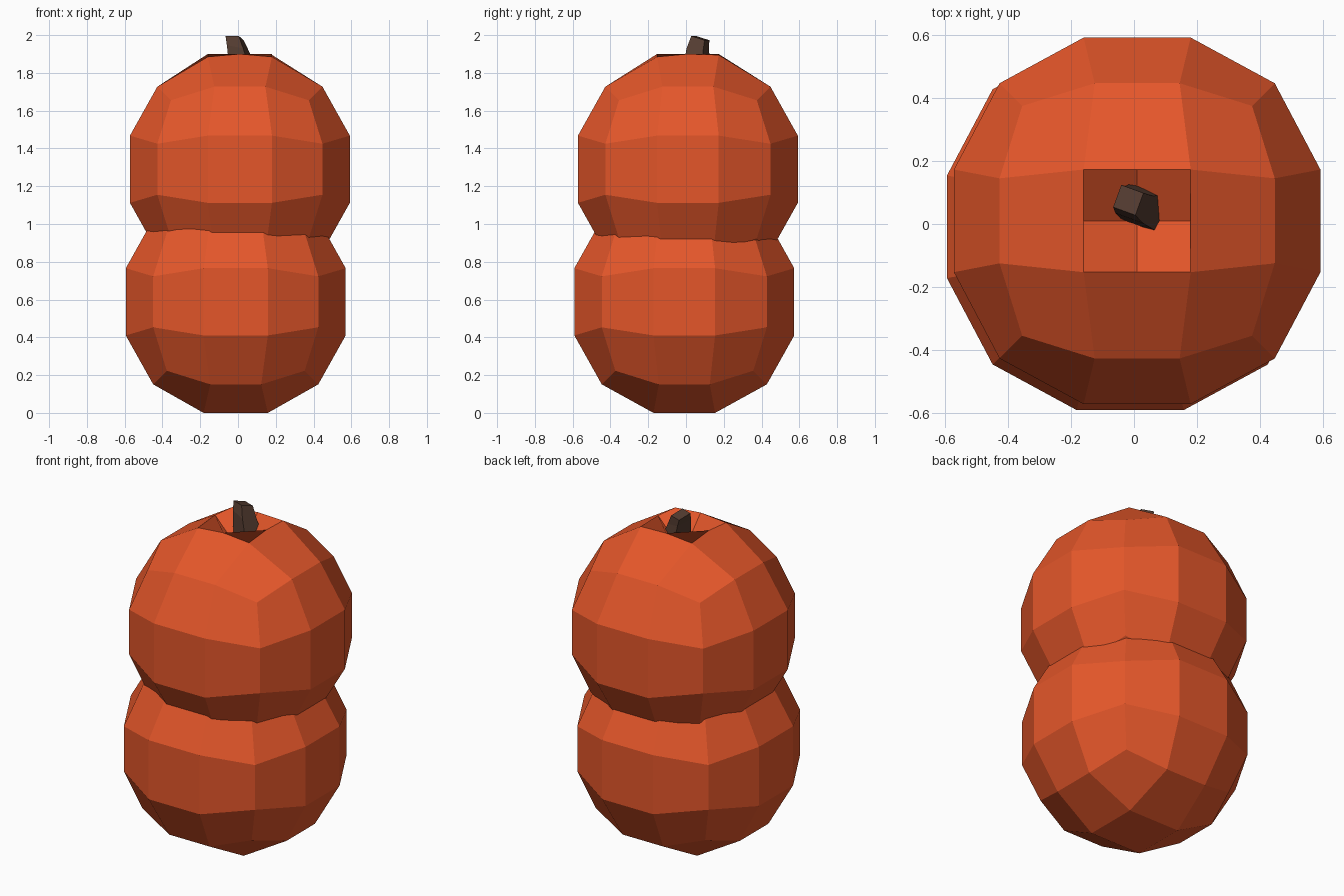
import bpy, bmesh, math
from mathutils import Vector

if "Cube" in bpy.data.objects:
    bpy.data.objects.remove(bpy.data.objects["Cube"])


def material(name, color):
    m = bpy.data.materials.new(name)
    m.diffuse_color = (*color, 1)
    m.use_nodes = True
    m.node_tree.nodes["Principled BSDF"].inputs["Base Color"].default_value = m.diffuse_color
    return m


def finish(bm, name, mat):
    bmesh.ops.recalc_face_normals(bm, faces=bm.faces)
    me = bpy.data.meshes.new(name)
    bm.to_mesh(me)
    bm.free()
    me.materials.append(mat)
    ob = bpy.data.objects.new(name, me)
    bpy.context.collection.objects.link(ob)
    return ob


def gourd(name, centre, mat, dimple=False):
    # cube with 3 x 3 faces per side, pushed out to a ball
    bm = bmesh.new()
    bmesh.ops.create_cube(bm, size=2)
    bmesh.ops.subdivide_edges(bm, edges=bm.edges[:], cuts=2, use_grid_fill=True)
    for v in bm.verts:
        major = sum(abs(c) > 0.9 for c in v.co)
        big, small = {1: (0.582, (0.17, 0.163, 0.178)),
                      2: (0.437, (0.135,) * 3),
                      3: (0.365, (0,) * 3)}[major]
        v.co = [math.copysign(big if abs(c) > 0.9 else s, c) for c, s in zip(v.co, small)]
        if major == 1 and abs(v.co.z) > 0.5:
            v.co.z = math.copysign(0.588, v.co.z)
    if dimple:
        # top face split in four and sunk at the middle
        top = max(bm.faces, key=lambda f: f.calc_center_median().z)
        for v in top.verts:
            v.co.z = 0.605 if v.co.x + v.co.y > 0.1 else 0.595
        corners = list(top.verts)
        for e in list(top.edges):
            _, mid = bmesh.utils.edge_split(e, e.verts[0], 0.5)
            mid.co.z = 0.61
        ring = list(top.verts)
        bm.faces.remove(top)
        pit = bm.verts.new((0, 0, 0.43))
        for i, v in enumerate(ring):
            if v in corners:
                bm.faces.new((ring[i - 1], v, ring[(i + 1) % 8], pit))
    bmesh.ops.translate(bm, verts=bm.verts[:], vec=Vector(centre))
    return finish(bm, name, mat)


orange = material("orange_skin", (0.78, 0.094, 0.023))
brown = material("stem_brown", (0.088, 0.045, 0.03))

gourd("lower_pumpkin", (-0.012, -0.009, 0.588), orange)
gourd("upper_pumpkin", (0.01, 0.01, 1.29), orange, dimple=True)

# bent, tapering four-sided stem: centre, side, tilt in x and y
bm = bmesh.new()
rings = []
for x, y, z, side, tx, ty in [(0.043, 0.053, 1.76, 0.128, 0, 0),
                              (0.0, 0.062, 1.93, 0.092, -0.25, -0.1),
                              (-0.018, 0.076, 1.984, 0.075, -0.1, -0.28)]:
    ring = []
    for a in range(4):
        t = math.radians(45 + 90 * a - 20)
        dx, dy = (side * 0.7071 * f(t) for f in (math.cos, math.sin))
        ring.append(bm.verts.new((x + dx, y + dy, z + tx * dx + ty * dy)))
    rings.append(ring)
for lo, hi in zip(rings, rings[1:]):
    for i in range(4):
        j = (i + 1) % 4
        bm.faces.new((lo[i], lo[j], hi[j], hi[i]))
bm.faces.new(rings[0][::-1])
bm.faces.new(rings[-1])
finish(bm, "stem", brown)
